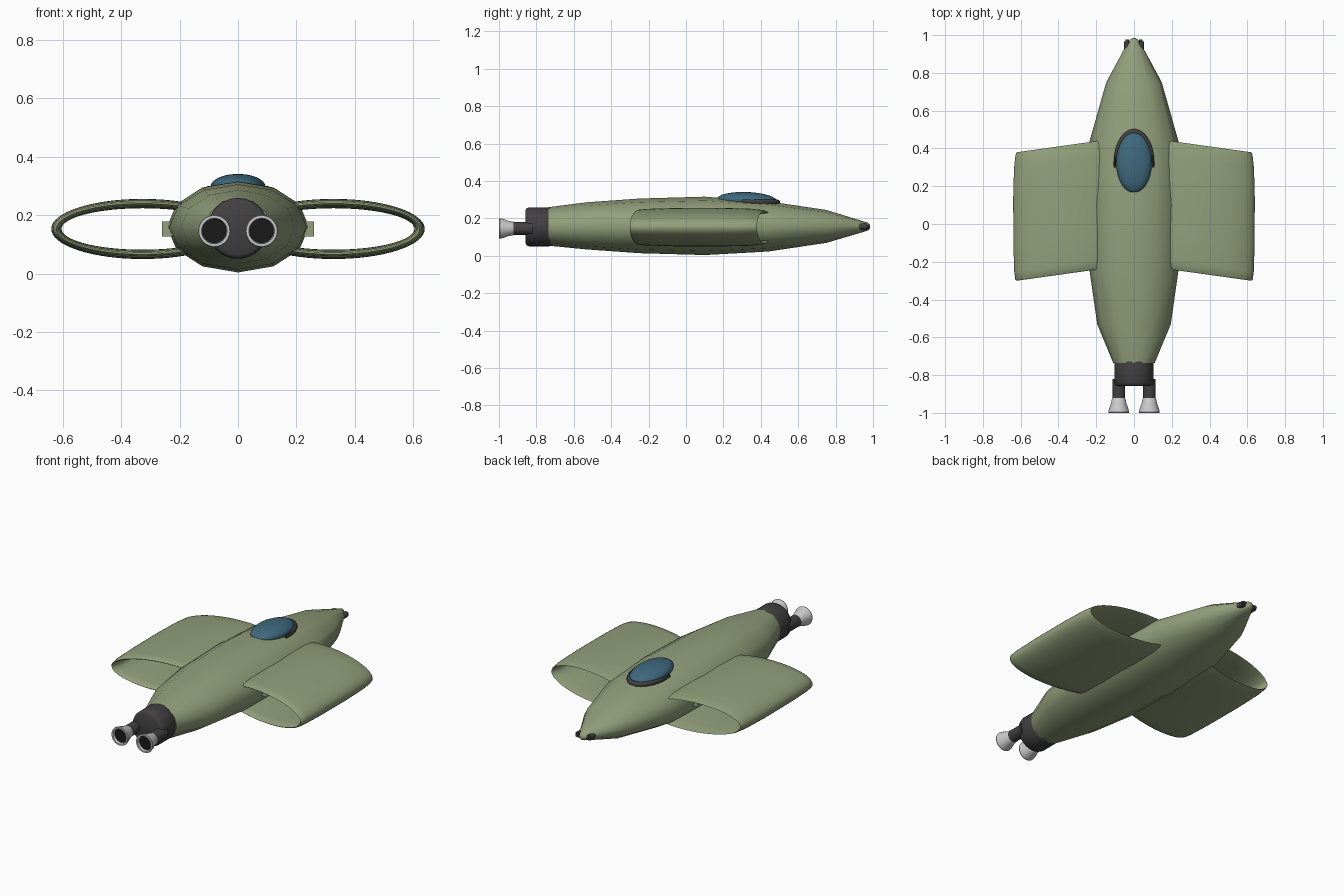
import bpy, bmesh, math
from mathutils import Matrix

if "Cube" in bpy.data.objects:
    bpy.data.objects.remove(bpy.data.objects["Cube"])


def material(name, color):
    m = bpy.data.materials.new(name)
    m.diffuse_color = (*color, 1)
    m.use_nodes = True
    m.node_tree.nodes["Principled BSDF"].inputs["Base Color"].default_value = m.diffuse_color
    return m


GREEN = material("hull_green", (0.29, 0.35, 0.2))
DARK = material("dark_metal", (0.055, 0.052, 0.052))
BLUE = material("glass_blue", (0.05, 0.14, 0.21))
BLACK = material("soot", (0.01, 0.01, 0.01))


def finish(name, bm, mat=None, angle=40):
    bmesh.ops.recalc_face_normals(bm, faces=bm.faces)
    me = bpy.data.meshes.new(name)
    bm.to_mesh(me)
    bm.free()
    ob = bpy.data.objects.new(name, me)
    bpy.context.collection.objects.link(ob)
    if mat:
        me.materials.append(mat)
    bpy.ops.object.select_all(action='DESELECT')
    ob.select_set(True)
    bpy.context.view_layer.objects.active = ob
    bpy.ops.object.shade_smooth_by_angle(angle=math.radians(angle))
    return ob


def loft(name, rings, mat=None, angle=40, caps=True, closed=False):
    """Skin a list of point rings; optionally cap or close the chain."""
    bm = bmesh.new()
    vs = [[bm.verts.new(p) for p in r] for r in rings]
    n = len(vs[0])
    pairs = list(zip(vs, vs[1:])) + ([(vs[-1], vs[0])] if closed else [])
    for a, b in pairs:
        for i in range(n):
            j = (i + 1) % n
            bm.faces.new((a[i], a[j], b[j], b[i]))
    if caps and not closed:
        bm.faces.new(vs[0])
        bm.faces.new(vs[-1])
    return finish(name, bm, mat, angle)


def ring(cx, y, cz, rx, rz, n):
    return [(cx + rx * math.sin(2 * math.pi * i / n), y,
             cz + rz * math.cos(2 * math.pi * i / n)) for i in range(n)]


def turned(name, cx, cz, prof, mat=None, n=32, **kw):
    """Round part along y from (y, radius) pairs."""
    return loft(name, [ring(cx, y, cz, r, r, n) for y, r in prof], mat, **kw)


def box(name, c, s, mat):
    bm = bmesh.new()
    bmesh.ops.create_cube(bm, size=1, matrix=Matrix.Translation(c) @ Matrix.Diagonal((*s, 1)))
    return finish(name, bm, mat)


# Fuselage: twelve-sided sections (y, centre z, half width, half height)
sections = [(-0.735, 0.157, 0.11, 0.103), (-0.53, 0.16, 0.195, 0.126),
            (-0.25, 0.16, 0.235, 0.146), (0.1, 0.16, 0.243, 0.156),
            (0.44, 0.157, 0.235, 0.134), (0.75, 0.157, 0.147, 0.088),
            (0.93, 0.156, 0.05, 0.034), (0.975, 0.156, 0.022, 0.02),
            (0.985, 0.156, 0.008, 0.008)]
loft("fuselage", [ring(0, y, z, a, b, 12) for y, z, a, b in sections], GREEN, 50)

# Ring wings: swept elliptical ducts with a thin lens section
lens = [(-0.34, 0.0), (-0.332, 0.006), (-0.29, 0.011), (-0.15, 0.015), (0.1, 0.016),
        (0.26, 0.012), (0.325, 0.005), (0.34, 0.0),
        (0.325, -0.005), (0.26, -0.012), (0.1, -0.016), (-0.15, -0.015),
        (-0.29, -0.011), (-0.332, -0.006)]
for s, side in ((1, "right"), (-1, "left")):
    rings = []
    for dy, off in lens:
        pts = ring(0.327, 0, 0.153, 0.295 + off * 1.1, 0.087 + off, 64)
        rings.append([(s * x, 0.1 - 0.14 * (x - 0.19) + dy, z) for x, y, z in pts])
    loft(side + "_ring_wing", rings, GREEN, 50, closed=True)

    # Side rail on the hull inside the duct
    box(side + "_side_rail", (s * 0.235, 0.08, 0.153), (0.05, 0.36, 0.052), GREEN)

    # Thruster: dark pipe, collar and flared hollow bell
    x, z = s * 0.081, 0.146
    turned(side + "_thruster_pipe", x, z,
           [(-0.82, 0.034), (-0.925, 0.034)], DARK)
    turned(side + "_thruster_bell", x, z,
           [(-0.915, 0.03), (-0.925, 0.036), (-0.95, 0.041), (-0.975, 0.05),
            (-0.995, 0.055), (-1.0, 0.053), (-1.0, 0.044), (-0.96, 0.036),
            (-0.93, 0.028)], angle=35)
    turned(side + "_thruster_throat", x, z,
           [(-0.985, 0.0425), (-0.96, 0.037), (-0.935, 0.03)], BLACK)

    # Nose gun: housing with a thin barrel
    turned(side + "_nose_gun", s * 0.036, 0.156,
           [(0.89, 0.016), (0.93, 0.017), (0.965, 0.017), (0.965, 0.009), (0.978, 0.009)],
           DARK, 16)

# Engine block
turned("engine_block", 0, 0.155,
       [(-0.715, 0.098), (-0.73, 0.104), (-0.84, 0.104), (-0.852, 0.099), (-0.857, 0.09)],
       DARK, 40)

# Canopy glass
bm = bmesh.new()
bmesh.ops.create_uvsphere(bm, u_segments=32, v_segments=16, radius=1,
                          matrix=Matrix.Translation((0, 0.325, 0.298))
                          @ Matrix.Rotation(math.radians(-2), 4, 'X')
                          @ Matrix.Diagonal((0.094, 0.16, 0.043, 1)))
finish("canopy", bm, BLUE)

# Canopy frame: tapering horseshoe around the front
rings = []
for i in range(25):
    t = math.pi * i / 24
    w = 0.005 + 0.011 * math.sin(t)
    c, sn = math.cos(t), math.sin(t)
    rings.append([((0.102 + w * math.cos(a)) * c, 0.3 + (0.187 + w * math.cos(a)) * sn,
                   0.287 + 0.014 * math.sin(a))
                  for a in (2 * math.pi * k / 10 for k in range(10))])
loft("canopy_frame", rings, DARK, 50)
